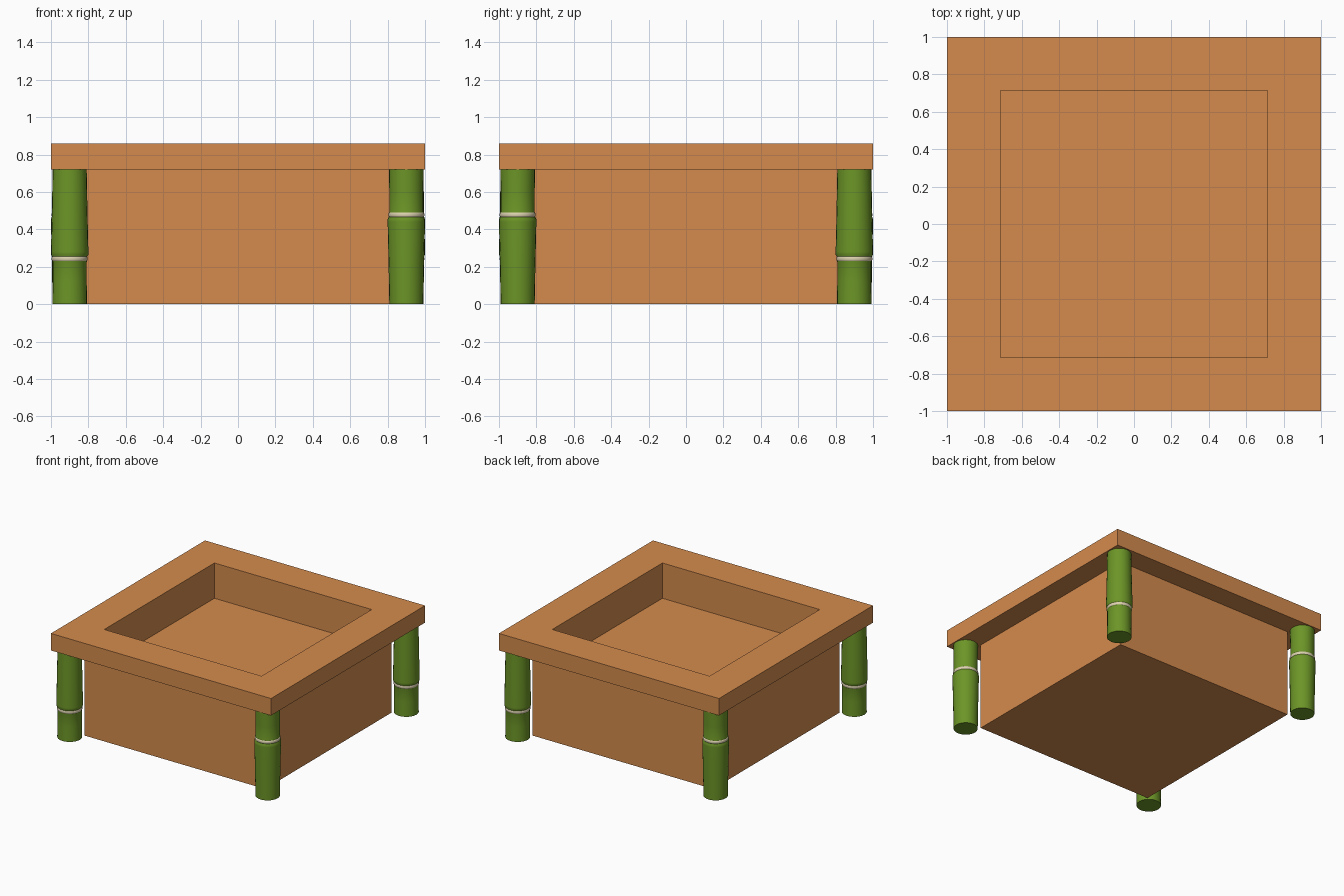
import bpy, bmesh, math

if "Cube" in bpy.data.objects:
    bpy.data.objects.remove(bpy.data.objects["Cube"])


def material(name, rgb):
    m = bpy.data.materials.new(name)
    m.diffuse_color = (*rgb, 1)
    m.use_nodes = True
    m.node_tree.nodes["Principled BSDF"].inputs["Base Color"].default_value = m.diffuse_color
    return m


WOOD = material("wood", (0.66, 0.26, 0.075))
GREEN = material("bamboo_green", (0.15, 0.30, 0.02))
CREAM = material("node_cream", (0.72, 0.64, 0.43))


def loft(name, profile, sides, mat, start=0.0, loc=(0, 0, 0), smooth=None, closed=False):
    """Stack rings of (radius, z) around the z axis, with end caps or joined as a loop."""
    bm = bmesh.new()
    rings = []
    for r, z in profile:
        angles = [start + 2 * math.pi * i / sides for i in range(sides)]
        rings.append([bm.verts.new((r * math.cos(a), r * math.sin(a), z)) for a in angles])
    pairs = list(zip(rings, rings[1:]))
    if closed:
        pairs.append((rings[-1], rings[0]))
    for lo, hi in pairs:
        for i in range(sides):
            j = (i + 1) % sides
            bm.faces.new((lo[i], lo[j], hi[j], hi[i]))
    if not closed:
        bm.faces.new(rings[0][::-1])
        bm.faces.new(rings[-1])
    bmesh.ops.recalc_face_normals(bm, faces=bm.faces)
    mesh = bpy.data.meshes.new(name)
    bm.to_mesh(mesh)
    bm.free()
    mesh.materials.append(mat)
    obj = bpy.data.objects.new(name, mesh)
    obj.location = loc
    bpy.context.collection.objects.link(obj)
    if smooth:
        bpy.ops.object.select_all(action='DESELECT')
        obj.select_set(True)
        bpy.context.view_layer.objects.active = obj
        bpy.ops.object.shade_smooth_by_angle(angle=math.radians(smooth))
    return obj


# Planter box: outer wall, overhanging rim, recessed floor (half widths)
box = [(0.82, 0), (0.82, 0.72), (1.0, 0.72), (1.0, 0.86), (0.715, 0.86), (0.715, 0.57)]
loft("planter_box", [(w * math.sqrt(2), z) for w, z in box], 4, WOOD, start=math.pi / 4)

# Bamboo legs: one pole with a node, upside down on alternate corners
H = 0.72
POLE = [(0.091, 0), (0.095, 0.22), (0.1, 0.44), (0.1, 0.455), (0.093, 0.467),
        (0.093, 0.488), (0.091, 0.495), (0.091, 0.60), (0.093, H)]
NODE = [(0.088, 0.463), (0.093, 0.465), (0.096, 0.472), (0.096, 0.483),
        (0.093, 0.490), (0.088, 0.492)]

for side, x in (("left", -0.9), ("right", 0.9)):
    for end, y in (("front", -0.9), ("back", 0.9)):
        flip = x * y > 0
        pole, node = [[(r, H - z if flip else z) for r, z in p] for p in (POLE, NODE)]
        loft(f"{end}_{side}_leg", pole, 24, GREEN, loc=(x, y, 0), smooth=60)
        loft(f"{end}_{side}_leg_node", node, 24, CREAM, loc=(x, y, 0), smooth=60, closed=True)
